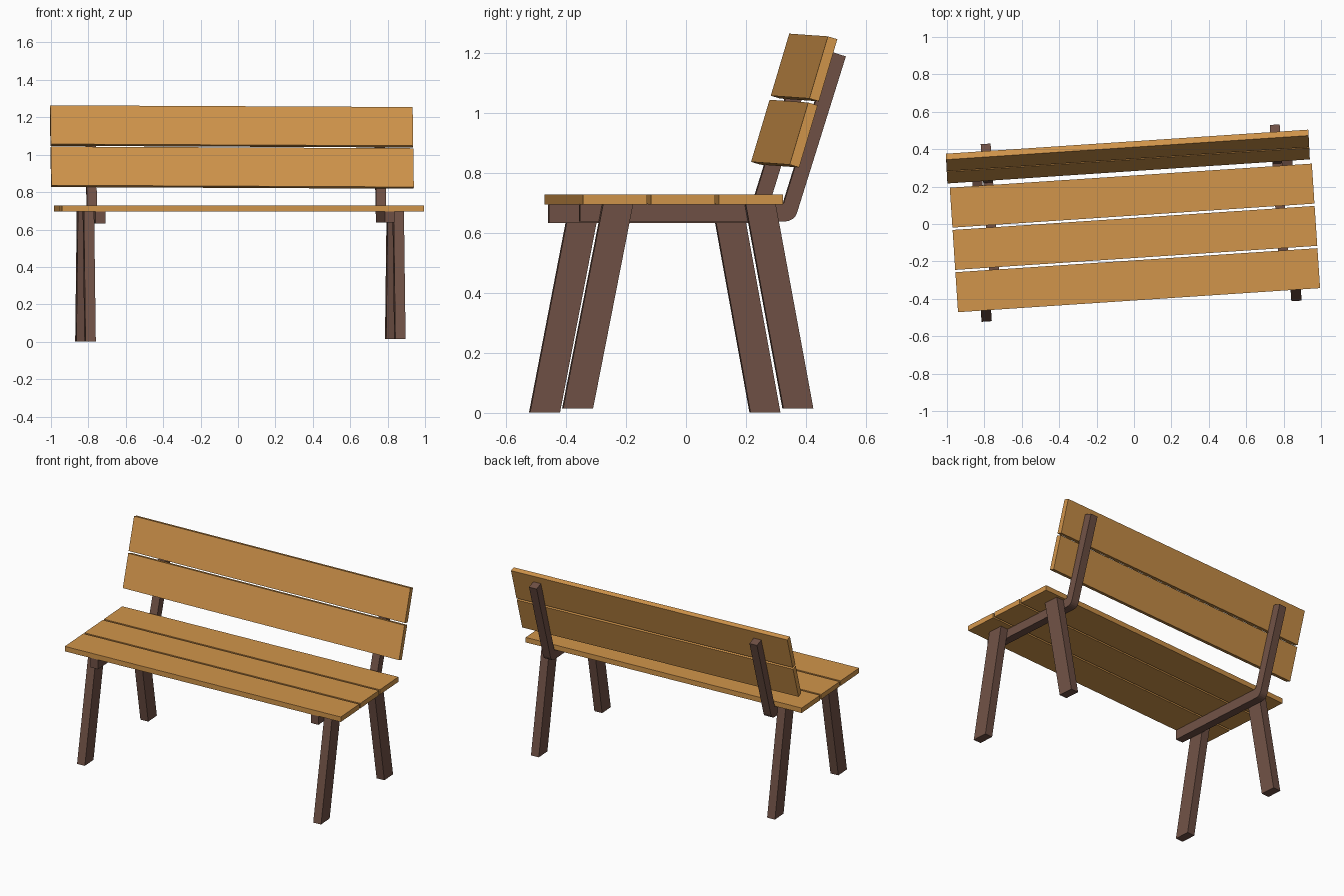
import bpy, bmesh, math
from mathutils import Matrix

if "Cube" in bpy.data.objects:
    bpy.data.objects.remove(bpy.data.objects["Cube"])

YAW = Matrix.Rotation(math.radians(3.8), 4, 'Z')   # whole bench is turned slightly


def material(name, rgb):
    m = bpy.data.materials.new(name)
    m.diffuse_color = (*rgb, 1)
    m.use_nodes = True
    m.node_tree.nodes["Principled BSDF"].inputs["Base Color"].default_value = m.diffuse_color
    return m


WOOD = material("light_wood", (0.64, 0.30, 0.07))
DARK = material("dark_wood", (0.16, 0.082, 0.06))


def extrude(name, profile, x0, x1, mat, pre=Matrix()):
    """Extrude a (y, z) profile along x, then turn it with the bench."""
    bm = bmesh.new()
    face = bm.faces.new([bm.verts.new((x0, y, z)) for y, z in profile])
    geo = bmesh.ops.extrude_face_region(bm, geom=[face])["geom"]
    moved = [v for v in geo if isinstance(v, bmesh.types.BMVert)]
    bmesh.ops.translate(bm, verts=moved, vec=(x1 - x0, 0, 0))
    bmesh.ops.recalc_face_normals(bm, faces=bm.faces)
    bm.transform(YAW @ pre)
    me = bpy.data.meshes.new(name)
    bm.to_mesh(me)
    bm.free()
    me.materials.append(mat)
    ob = bpy.data.objects.new(name, me)
    bpy.context.collection.objects.link(ob)
    return ob


def rect(y, z, w, h):
    return [(y, z), (y + w, z), (y + w, z + h), (y, z + h)]


# Seat boards
for i in range(3):
    extrude(f"seat_board_{i + 1}", rect(-0.408 + i * 0.2265, 0.695, 0.214, 0.033),
            -0.97, 0.97, WOOD)

# Backrest boards, leaning back and sagging slightly to the right
lean = (Matrix.Translation((-0.01, 0.2825, 0.832))
        @ Matrix.Rotation(math.radians(0.27), 4, 'Y')
        @ Matrix.Rotation(math.radians(-16.6), 4, 'X'))
for i in range(2):
    extrude(f"back_board_{i + 1}", rect(0, i * 0.23, 0.033, 0.216),
            -0.971, 0.971, WOOD, lean)

# Side frames: bent rail with back post, and two splayed legs on the outside
BEND = [(0.277 + 0.042 * math.sin(a), 0.674 - 0.042 * math.cos(a))
        for a in [math.radians(t) for t in (0, 18, 36, 54, 72)]]
RAIL = ([(-0.408, 0.632)] + BEND
        + [(0.48, 1.188), (0.430, 1.204), (0.272, 0.697), (-0.408, 0.697)])

for side, s, lift in (("left", -1, 0.0), ("right", 1, 0.006)):
    xr, xl = 0.0115 + s * 0.7745, 0.0095 + s * 0.830
    rail = [(y, min(z + lift, 0.697) if z < 0.7 else z) for y, z in RAIL]
    extrude(f"{side}_rail_and_post", rail, xr - 0.0265, xr + 0.0265, DARK)
    foot = 0.002 + 2 * lift
    for name, bottom, top in (("front_leg", -0.418, -0.284), ("back_leg", 0.318, 0.192)):
        half = 0.05
        prof = [(bottom - half, foot), (bottom + half, foot),
                (top + half, 0.696), (top - half, 0.696)]
        extrude(f"{side}_{name}", prof, xl - 0.0275, xl + 0.0275, DARK)
